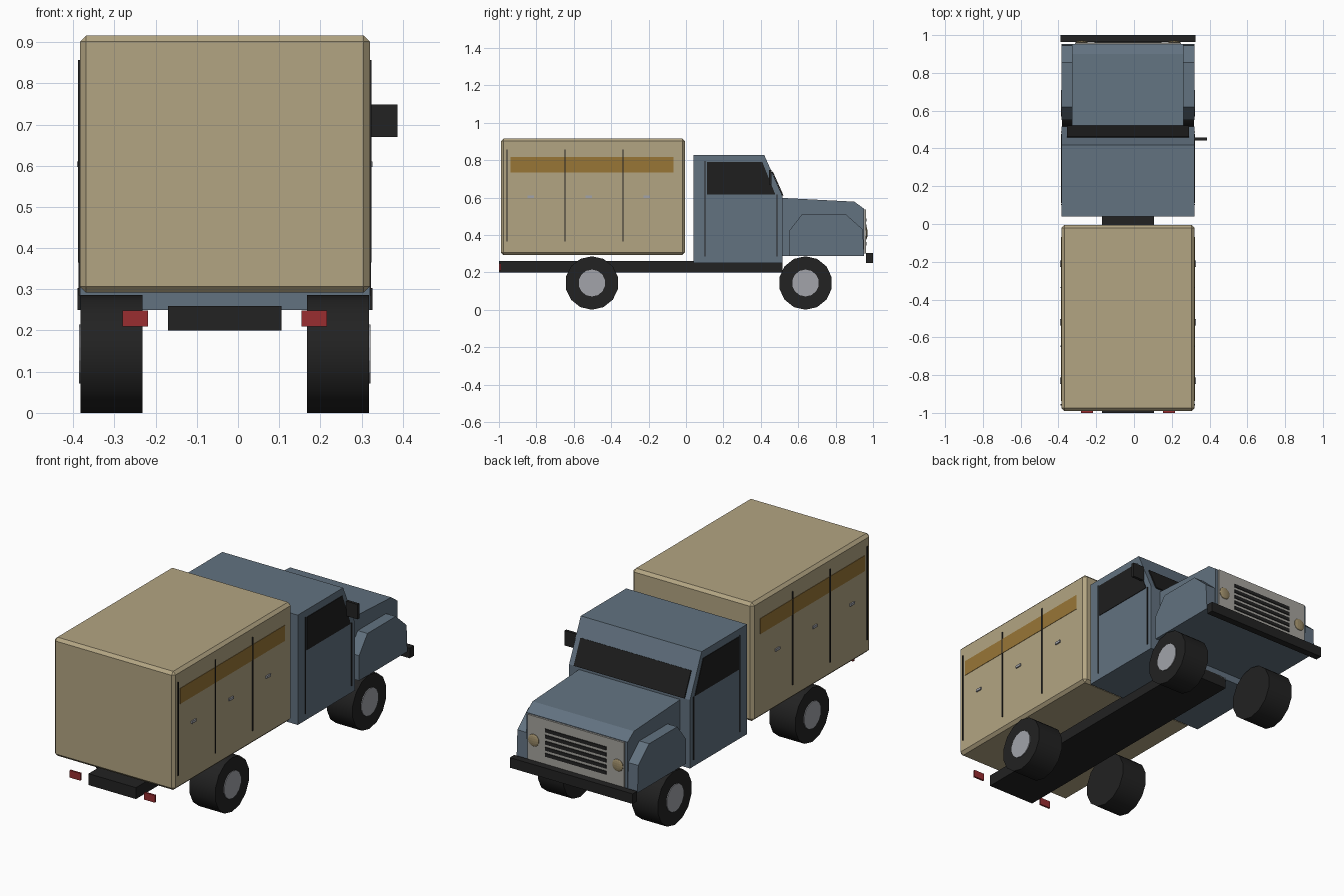
import bpy, bmesh
from math import pi
from mathutils import Matrix, Vector

if "Cube" in bpy.data.objects:
    bpy.data.objects.remove(bpy.data.objects["Cube"])

MID = -0.032          # body centre line, offset by the single mirror
HALF = 0.352          # half width of cab and cargo box


def material(name, r, g, b):
    m = bpy.data.materials.new(name)
    m.use_nodes = True
    m.diffuse_color = (r, g, b, 1)
    m.node_tree.nodes["Principled BSDF"].inputs["Base Color"].default_value = (r, g, b, 1)
    return m


tan = material("tan", 0.45, 0.375, 0.225)
slate = material("slate blue", 0.122, 0.168, 0.216)
black = material("black", 0.016, 0.016, 0.016)
glass = material("dark glass", 0.013, 0.013, 0.013)
ochre = material("ochre", 0.314, 0.181, 0.037)
metal = material("light metal", 0.36, 0.37, 0.40)
grey = material("warm grey", 0.38, 0.37, 0.34)
red = material("red", 0.32, 0.026, 0.03)
lamp = material("lamp yellow", 0.33, 0.26, 0.14)


def finish(name, bm, mat):
    bmesh.ops.recalc_face_normals(bm, faces=bm.faces)
    mesh = bpy.data.meshes.new(name)
    bm.to_mesh(mesh)
    bm.free()
    mesh.materials.append(mat)
    ob = bpy.data.objects.new(name, mesh)
    bpy.context.collection.objects.link(ob)
    return ob


def prism(name, profile, x0, x1, mat):
    """Extrude a (y, z) outline from x0 to x1."""
    bm = bmesh.new()
    face = bm.faces.new([bm.verts.new((x0, y, z)) for y, z in profile])
    ext = bmesh.ops.extrude_face_region(bm, geom=[face])["geom"]
    bmesh.ops.translate(bm, vec=(x1 - x0, 0, 0),
                        verts=[v for v in ext if isinstance(v, bmesh.types.BMVert)])
    return finish(name, bm, mat)


def box(name, x, y, z, mat):
    """Box from (min, max) pairs."""
    return prism(name, [(y[0], z[0]), (y[1], z[0]), (y[1], z[1]), (y[0], z[1])], x[0], x[1], mat)


def disc(name, x, y, z, radius, width, sides, mat):
    """Cylinder lying along x, with a corner pointing up."""
    bm = bmesh.new()
    bmesh.ops.create_cone(bm, cap_ends=True, segments=sides, radius1=radius, radius2=radius, depth=width,
                          matrix=Matrix.Translation((x, y, z)) @ Matrix.Rotation(pi / 2, 4, "Y"))
    # turn so that one corner sits at the top
    top = max((v.co for v in bm.verts), key=lambda c: c.z)
    turn = Vector((0, 0, 1)).angle(Vector((0, top.y - y, top.z - z)))
    turn = turn if top.y > y else -turn
    bmesh.ops.rotate(bm, cent=(x, y, z), matrix=Matrix.Rotation(turn, 3, "X"), verts=bm.verts)
    return finish(name, bm, mat)


# Cargo box with bevelled edges
cargo = box("cargo_box", (MID - HALF, MID + HALF), (-0.99, -0.005), (0.292, 0.916), tan)
bevel = cargo.modifiers.new("bevel", "BEVEL")
bevel.width = 0.015
bevel.segments = 1

# Chassis rail
box("chassis", (MID - 0.138, MID + 0.138), (-1.0, 0.515), (0.2, 0.26), black)

# Cab and hood
prism("cab", [(0.04, 0.25), (0.515, 0.25), (0.515, 0.61), (0.418, 0.828), (0.04, 0.828)],
      MID - HALF, MID + HALF, slate)
prism("hood", [(0.51, 0.288), (0.952, 0.288), (0.952, 0.54), (0.9, 0.578), (0.51, 0.598)],
      MID - 0.295, MID + 0.295, slate)

# Windscreen plate lying on the sloped cab front
n = Vector((0.218, 0.097)).normalized() * 0.006
low, high = Vector((0.515, 0.61)), Vector((0.459, 0.736))
prism("windscreen", [low, low + n, high + n, high], MID - 0.322, MID + 0.322, glass)

# Parts repeated on both sides
for side, s in (("left", 1), ("right", -1)):
    wall = MID + s * HALF

    def plate(name, y, z, mat, thick=0.003):
        box(f"{side}_{name}", (wall - s * 0.002, wall + s * thick), y, z, mat)

    prism(f"{side}_fender", [(0.55, 0.288), (0.55, 0.42), (0.62, 0.51), (0.855, 0.51), (0.945, 0.43),
                             (0.952, 0.288)], MID + s * 0.29, wall, slate)
    prism(f"{side}_window", [(0.112, 0.617), (0.112, 0.79), (0.408, 0.79), (0.477, 0.617)],
          wall - s * 0.002, wall + s * 0.003, glass)

    # Door gaps on the cab
    plate("door_gap_rear", (0.1, 0.105), (0.285, 0.795), black)
    plate("door_gap_front", (0.484, 0.489), (0.285, 0.617), black)

    # Stripe, panel gaps and handles on the cargo box
    plate("stripe", (-0.938, -0.068), (0.735, 0.817), ochre, 0.002)
    for i in range(3):
        y = -0.957 + i * 0.31
        plate(f"panel_gap_{i + 1}", (y - 0.003, y + 0.003), (0.365, 0.857), black, 0.004)
        plate(f"handle_{i + 1}", (y + 0.11, y + 0.145), (0.597, 0.61), metal, 0.007)

    # Wheels
    for axle, y in (("rear", -0.503), ("front", 0.639)):
        tyre = disc(f"{side}_{axle}_tyre", MID + s * 0.275, y, 0.143, 0.143, 0.15, 14, black)
        bpy.ops.object.select_all(action="DESELECT")
        tyre.select_set(True)
        bpy.context.view_layer.objects.active = tyre
        bpy.ops.object.shade_smooth_by_angle()
        disc(f"{side}_{axle}_hub", MID + s * 0.348, y, 0.143, 0.072, 0.012, 14, metal)

    # Tail lights
    x = MID + s * 0.217
    box(f"{side}_tail_light", (x - 0.031, x + 0.031), (-1.0, -0.99), (0.21, 0.248), red)

    # Domed headlights
    bm = bmesh.new()
    bmesh.ops.create_uvsphere(bm, u_segments=14, v_segments=8, radius=0.032,
                              matrix=Matrix.Translation((MID + s * 0.245, 0.963, 0.41))
                              @ Matrix.Diagonal((1, 0.25, 1, 1)))
    finish(f"{side}_headlight", bm, lamp)

# Grille panel and slats
box("grille", (MID - 0.28, MID + 0.28), (0.945, 0.962), (0.3, 0.537), grey)
for i in range(5):
    z = 0.352 + i * 0.032
    box(f"grille_slat_{i + 1}", (MID - 0.178, MID + 0.178), (0.96, 0.966), (z - 0.009, z + 0.009), black)

# Front bumper and wing mirror
box("bumper", (MID - 0.358, MID + 0.358), (0.963, 1.0), (0.25, 0.303), black)
box("left_mirror", (MID + HALF, 0.387), (0.443, 0.458), (0.67, 0.748), black)
